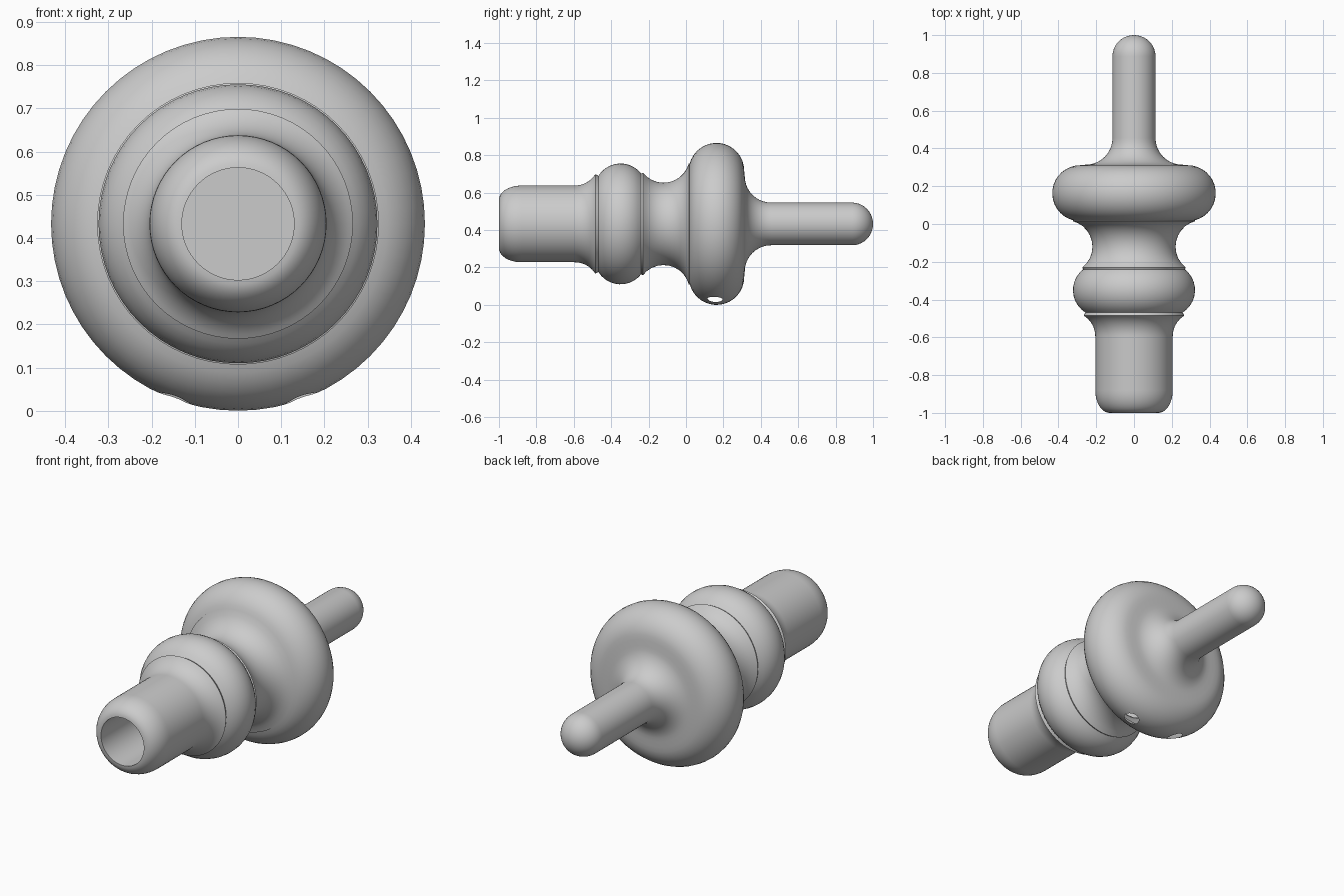
import bpy, bmesh
from math import radians, sin, cos, tau
from mathutils import Vector, Matrix

cube = bpy.data.objects.get("Cube")
if cube:
    bpy.data.objects.remove(cube, do_unlink=True)

AXIS_Z = 0.433
HOLE_RADIUS = 0.04

grey = bpy.data.materials.new("plain grey")
grey.use_nodes = True
grey.diffuse_color = (0.6, 0.6, 0.6, 1)
grey.node_tree.nodes["Principled BSDF"].inputs["Base Color"].default_value = (0.6, 0.6, 0.6, 1)


def arc(y, r, size_y, size_r, start, end, steps=10):
    """Points (y, radius) on an elliptical arc, angles in degrees."""
    angles = [radians(start + (end - start) * i / steps) for i in range(steps + 1)]
    return [(y + size_y * cos(a), r + size_r * sin(a)) for a in angles]


def make_object(name, bm):
    mesh = bpy.data.meshes.new(name)
    bm.to_mesh(mesh)
    bm.free()
    obj = bpy.data.objects.new(name, mesh)
    bpy.context.collection.objects.link(obj)
    return obj


# Profile from the bottom of the blind bore, around the body, to the stem tip
profile = [(0, 0), (0, 0.13)]
profile += arc(-0.88, 0.13, 0.12, 0.075, 180, 90)       # rounded mouth
profile += arc(-0.595, 0.335, 0.13, 0.13, 270, 328)     # fillet to bead
profile += arc(-0.35, 0.183, 0.14, 0.14, 148, 38)       # bead
profile += arc(-0.12, 0.36, 0.14, 0.14, 218, 346)       # neck
profile += arc(0.163, 0.285, 0.148, 0.148, 166, 0, 16)  # large flange
profile += arc(0.455, 0.255, 0.141, 0.141, 180, 270)    # fillet to stem
profile += arc(0.888, 0, 0.112, 0.114, 90, 0)           # stem with round end

# Lathe the profile about the long axis
bm = bmesh.new()
verts = [bm.verts.new((0, y, AXIS_Z + r)) for y, r in profile]
edges = [bm.edges.new(pair) for pair in zip(verts, verts[1:])]
bmesh.ops.spin(bm, geom=verts + edges, cent=(0, 0, AXIS_Z), axis=(0, 1, 0),
               angle=tau, steps=64)
bmesh.ops.remove_doubles(bm, verts=bm.verts, dist=0.0005)
bmesh.ops.recalc_face_normals(bm, faces=bm.faces)
body = make_object("turned_body", bm)
body.data.materials.append(grey)

# Two small openings in the underside of the flange
bpy.context.view_layer.objects.active = body
body.select_set(True)
drills = []
for side in (-1, 1):
    a = radians(20 * side)
    direction = Vector((sin(a), 0, -cos(a)))
    centre = Vector((0, 0.155, AXIS_Z)) + direction * 0.42
    place = Matrix.Translation(centre) @ direction.to_track_quat('Z', 'Y').to_matrix().to_4x4()
    bm = bmesh.new()
    bmesh.ops.create_cone(bm, cap_ends=True, segments=24, radius1=HOLE_RADIUS,
                          radius2=HOLE_RADIUS, depth=0.16, matrix=place)
    cutter = make_object("hole_cutter", bm)
    cutter.hide_render = True
    cut = body.modifiers.new("hole", 'BOOLEAN')
    cut.operation = 'DIFFERENCE'
    cut.solver = 'EXACT'
    cut.object = cutter
    bpy.ops.object.modifier_apply(modifier=cut.name)
    bpy.data.objects.remove(cutter, do_unlink=True)
    drills.append((centre, direction))

# Leave the openings as thin-walled holes without inner sleeves
bm = bmesh.new()
bm.from_mesh(body.data)


def in_drill(point, drill):
    offset = point - drill[0]
    along = offset.dot(drill[1])
    return abs(along) < 0.1 and (offset - drill[1] * along).length < HOLE_RADIUS + 0.0005


sleeves = [f for f in bm.faces
           if any(all(in_drill(v.co, d) for v in f.verts) for d in drills)]
bmesh.ops.delete(bm, geom=sleeves, context='FACES')
bm.to_mesh(body.data)
bm.free()

bpy.ops.object.shade_smooth_by_angle(angle=radians(40))
